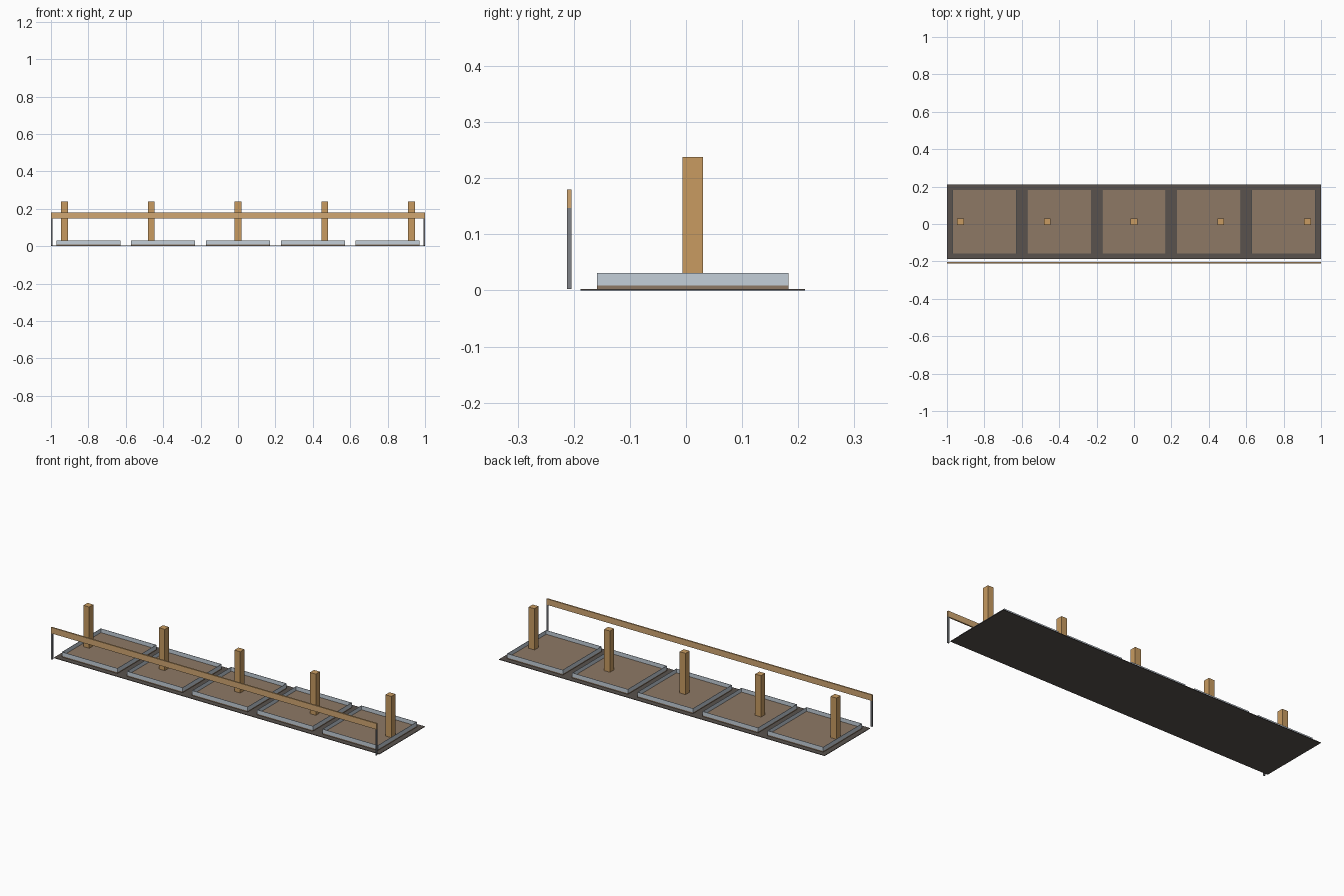
import bpy

if "Cube" in bpy.data.objects:
    bpy.data.objects.remove(bpy.data.objects["Cube"])

def mat(name, c):
    m = bpy.data.materials.new(name)
    m.diffuse_color = (*c, 1)
    m.use_nodes = True
    m.node_tree.nodes["Principled BSDF"].inputs["Base Color"].default_value = m.diffuse_color
    return m

DARK = mat("dark_ground", (0.10, 0.085, 0.075))
SOIL = mat("brown_floor", (0.27, 0.19, 0.13))
CURB = mat("pale_blue_grey", (0.55, 0.62, 0.69))
WOOD = mat("wood", (0.58, 0.33, 0.12))
RAIL = mat("rail_wood", (0.64, 0.39, 0.17))
METAL = mat("metal", (0.22, 0.23, 0.25))

def box(name, x, y, z, material):
    """Box from (min, max) pairs on each axis."""
    v = [(a, b, c) for a in x for b in y for c in z]
    f = [(0, 1, 3, 2), (4, 6, 7, 5), (0, 4, 5, 1),
         (2, 3, 7, 6), (0, 2, 6, 4), (1, 5, 7, 3)]
    me = bpy.data.meshes.new(name)
    me.from_pydata(v, [], f)
    me.materials.append(material)
    ob = bpy.data.objects.new(name, me)
    bpy.context.collection.objects.link(ob)
    return ob

# Thin base slab
box("base_slab", (-1, 1), (-0.188, 0.212), (0, 0.003), DARK)

# Five square bays: floor, and low thin walls around the edge
H, CY, T = 0.171, 0.012, 0.002
Z = (0.003, 0.031)
for i in range(5):
    cx = -0.8 + 0.4 * i
    x0, x1, y0, y1 = cx - H, cx + H, CY - H, CY + H
    box(f"bay_floor_{i}", (x0, x1), (y0, y1), (0.003, 0.009), SOIL)
    zc = (0.009, 0.031)
    box(f"bay_wall_front_{i}", (x0, x1), (y0, y0 + T), zc, CURB)
    box(f"bay_wall_back_{i}", (x0, x1), (y1 - T, y1), zc, CURB)
    box(f"bay_wall_left_{i}", (x0, x0 + T), (y0 + T, y1 - T), zc, CURB)
    box(f"bay_wall_right_{i}", (x1 - T, x1), (y0 + T, y1 - T), zc, CURB)

    # Square post, spaced wider than the bays
    px = -0.928 + 0.464 * i
    box(f"post_{i}", (px - 0.018, px + 0.018), (CY - 0.018, CY + 0.018), (0.009, 0.238), WOOD)

# Front rail on two end legs
RY = (-0.212, -0.204)
box("front_rail", (-1, 1), RY, (0.147, 0.18), RAIL)
for side, x in (("left", (-1, -0.992)), ("right", (0.992, 1))):
    box(f"rail_leg_{side}", x, RY, (0.003, 0.147), METAL)
